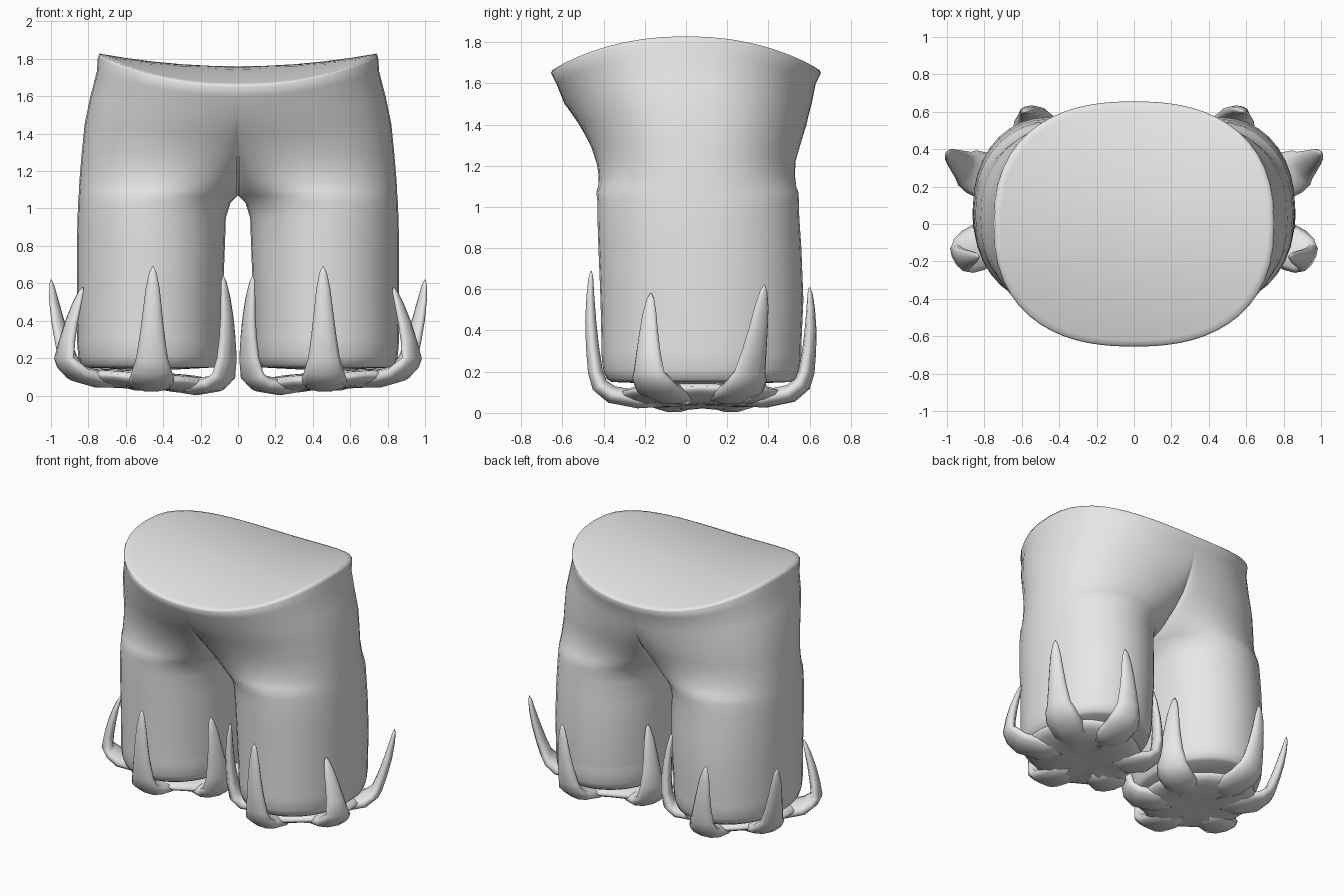
import bpy, bmesh, math
from mathutils import Vector

old = bpy.data.objects.get("Cube")
if old:
    bpy.data.objects.remove(old, do_unlink=True)

grey = bpy.data.materials.new("plain_grey")
grey.use_nodes = True
grey.diffuse_color = (0.8, 0.8, 0.8, 1)
grey.node_tree.nodes["Principled BSDF"].inputs["Base Color"].default_value = (0.8, 0.8, 0.8, 1)

N = 18                                   # steps along each half of a section
CENTRE = Vector((0.465, 0.08, 0.06))     # middle of one foot


def finish(name, bm, subdivide=0, angle=180):
    """Turn a right-hand-plane half into a mirrored, smooth object."""
    bmesh.ops.remove_doubles(bm, verts=bm.verts, dist=0.0005)
    bmesh.ops.recalc_face_normals(bm, faces=bm.faces)
    mesh = bpy.data.meshes.new(name)
    bm.to_mesh(mesh)
    bm.free()
    obj = bpy.data.objects.new(name, mesh)
    bpy.context.collection.objects.link(obj)
    mesh.materials.append(grey)
    bpy.ops.object.select_all(action='DESELECT')
    obj.select_set(True)
    bpy.context.view_layer.objects.active = obj
    bpy.ops.object.shade_smooth_by_angle(angle=math.radians(angle))
    mirror = obj.modifiers.new("Mirror", 'MIRROR')
    mirror.merge_threshold = 0.001
    if subdivide:
        sub = obj.modifiers.new("Subdivision", 'SUBSURF')
        sub.levels = sub.render_levels = subdivide
    return obj


def loft(bm, rows, closed):
    """Skin rows of points with quads."""
    rows = [[bm.verts.new(p) for p in row] for row in rows]
    for a, b in zip(rows, rows[1:]):
        n = len(a)
        for i in range(n if closed else n - 1):
            j = (i + 1) % n
            bm.faces.new((a[i], a[j], b[j], b[i]))
    return rows


def saddle(x, y):
    """Height of the curved waist cap."""
    return 1.76 + 0.07 * (x / 0.75) ** 2 - 0.1 * (y / 0.66) ** 2


def section(z, x_in, x_out, front, back, join):
    """Half section: a leg tube when join is 0, half a waist oval when it is 1."""
    points = []
    for i in range(2 * N + 1):
        side = -1 if i <= N else 1
        theta = math.pi * (i if i <= N else 2 * N - i) / N
        x = x_in + (x_out - x_in) * (1 - math.cos(theta)) / 2
        leg = max(0, math.sin(theta)) ** 0.9
        waist = max(0, 1 - (x / x_out) ** 2.4) ** (1 / 2.4)
        h = leg + (waist - leg) * join
        y = (front + back) / 2 + side * h * (back - front) / 2
        lift = max(0, (z - 1.3) / 0.37) * 0.16 * (x / 0.75) ** 2
        points.append(Vector((x, y, z + lift)))
    return points


# Trousers: height, inner x, outer x, front y, back y, join
PROFILE = [
    (0.33, 0.09, 0.86, -0.41, 0.56, 0), (0.55, 0.08, 0.862, -0.415, 0.57, 0),
    (0.8, 0.07, 0.862, -0.425, 0.56, 0), (0.95, 0.065, 0.858, -0.43, 0.55, 0),
    (1.03, 0.04, 0.855, -0.43, 0.548, 0), (1.07, 0, 0.852, -0.435, 0.546, 0),
    (1.1, 0, 0.85, -0.437, 0.545, 0.25), (1.15, 0, 0.848, -0.44, 0.545, 0.48),
    (1.22, 0, 0.842, -0.455, 0.55, 0.7), (1.3, 0, 0.835, -0.48, 0.57, 0.86),
    (1.4, 0, 0.82, -0.53, 0.595, 0.95), (1.5, 0, 0.79, -0.59, 0.61, 1),
    (1.6, 0, 0.755, -0.63, 0.63, 1), (1.65, 0, 0.75, -0.655, 0.655, 1)]
bm = bmesh.new()
rows = [section(*p) for p in PROFILE]
rim = rows[-1]
for s in (0.99, 0.95, 0.8, 0.6, 0.4, 0.2, 0):
    rows.append([Vector((p.x * s, p.y * s, saddle(p.x * s, p.y * s))) for p in rim])
loft(bm, rows, False)
finish("trousers", bm)

# Cuff: a rounded band that closes the bottom of the leg
bm = bmesh.new()
hem = section(*PROFILE[0])[:-1]
rows = []
for s, z in ((1, 0.33), (1, 0.28), (0.985, 0.21), (0.95, 0.165), (0.9, 0.15), (0.4, 0.14), (0, 0.14)):
    rows.append([Vector((CENTRE.x + (p.x - CENTRE.x) * s, CENTRE.y + (p.y - CENTRE.y) * s, z)) for p in hem])
loft(bm, rows, True)
finish("cuff", bm)

# Claws: bend position, then tip
CLAWS = [
    ((0.46, -0.44), (0.455, -0.46, 0.69)), ((0.93, -0.18), (0.83, -0.17, 0.58)),
    ((0.91, 0.31), (1.0, 0.38, 0.62)), ((0.54, 0.585), (0.58, 0.6, 0.61)),
    ((0.06, 0.31), (0.1, 0.3, 0.62)), ((0.06, -0.15), (0.08, -0.2, 0.64))]


def tilt(x):
    return 0.03 * (x - CENTRE.x) / 0.4


def claw(index, bend, tip):
    bend, tip = Vector((*bend, 0.2)), Vector(tip)
    out = Vector((bend.x - CENTRE.x, bend.y - CENTRE.y, 0))
    across = Vector((-out.y, out.x, 0)).normalized()
    spine = []
    for f, z in ((0.3, 0.07), (0.6, 0.065), (0.85, 0.09), (0.96, 0.135)):
        p = CENTRE + out * f
        spine.append(Vector((p.x, p.y, z + tilt(p.x))))
    spine.append(bend)
    for f in (0.25, 0.5, 0.75, 0.93, 1):
        spine.append(bend.lerp(tip, f) + out.normalized() * 0.05 * f * (1 - f))
    widths = (0.09, 0.12, 0.12, 0.105, 0.085, 0.067, 0.052, 0.038, 0.02, 0.004)
    depths = (0.04, 0.045, 0.045, 0.042, 0.038, 0.033, 0.028, 0.02, 0.012, 0.003)
    rows = []
    for i, p in enumerate(spine):
        along = spine[min(i + 1, len(spine) - 1)] - spine[max(i - 1, 0)]
        thick = along.cross(across).normalized()
        rows.append([p + across * math.cos(a) * widths[i] + thick * math.sin(a) * depths[i]
                     for a in (math.tau * k / 10 for k in range(10))])
    bm = bmesh.new()
    rings = loft(bm, rows, True)
    bm.faces.new(rings[0])
    bm.faces.new(rings[-1])
    finish("claw_%d" % index, bm)


for i, (bend, tip) in enumerate(CLAWS):
    claw(i + 1, bend, tip)

# Sole: a star-shaped pad with ridges running out to the claws
spokes = []
for i, (bend, _) in enumerate(CLAWS):
    a = Vector((*bend, 0)) - Vector((CENTRE.x, CENTRE.y, 0))
    b = Vector((*CLAWS[(i + 1) % 6][0], 0)) - Vector((CENTRE.x, CENTRE.y, 0))
    spokes += [(a * 0.88, True), ((a + b) * 0.47, False)]
rows = []
for f, ridge_z, valley_z in ((0, 0.04, 0.04), (0.35, 0.02, 0.04), (0.7, 0.01, 0.05),
                             (1, 0.06, 0.09), (0.95, 0.12, 0.125), (0, 0.13, 0.13)):
    row = []
    for d, ridge in spokes:
        x, y = CENTRE.x + d.x * f, CENTRE.y + d.y * f
        row.append(Vector((x, y, (ridge_z if ridge else valley_z) + tilt(x))))
    rows.append(row)
bm = bmesh.new()
loft(bm, rows, True)
bmesh.ops.remove_doubles(bm, verts=bm.verts, dist=0.0005)
finish("sole", bm, subdivide=1)
